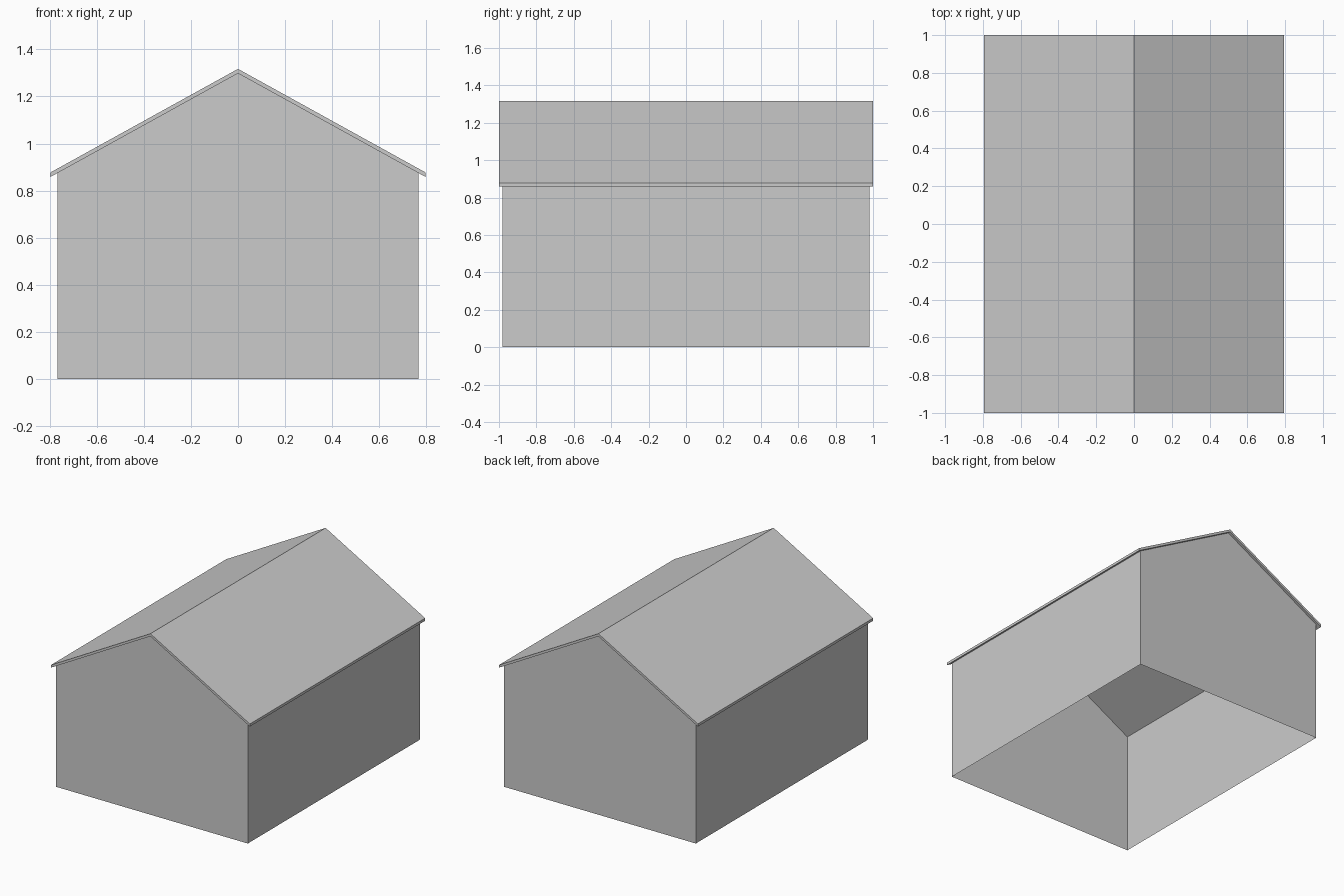
import bpy

if "Cube" in bpy.data.objects:
    bpy.data.objects.remove(bpy.data.objects["Cube"])

WALL_X, WALL_Y = 0.766, 0.982
ROOF_X, ROOF_Y = 0.795, 1.0
RIDGE_TOP, RIDGE_UNDER = 1.317, 1.298
EAVE_TOP, EAVE_UNDER = 0.878, 0.859


def extrude_profile(name, profile, half_y, skip=(), caps=None):
    """Extrude an x-z profile along y; skip lists side indices left open."""
    n = len(profile)
    verts = [(x, y, z) for y in (-half_y, half_y) for x, z in profile]
    faces = [(i, i + n, (i + 1) % n + n, (i + 1) % n)
             for i in range(n) if i not in skip]
    for cap in caps or [tuple(range(n))]:
        faces.append(cap)
        faces.append(tuple(i + n for i in reversed(cap)))
    mesh = bpy.data.meshes.new(name)
    mesh.from_pydata(verts, [], faces)
    mesh.validate()
    obj = bpy.data.objects.new(name, mesh)
    bpy.context.collection.objects.link(obj)
    return obj


# Walls: thin gabled shell, open at the floor and under the roof
slope = (RIDGE_UNDER - EAVE_UNDER) / ROOF_X
wall_top = RIDGE_UNDER - slope * WALL_X
extrude_profile("walls",
                [(-WALL_X, 0), (WALL_X, 0), (WALL_X, wall_top),
                 (0, RIDGE_UNDER), (-WALL_X, wall_top)],
                WALL_Y, skip=(0, 2, 3))

# Roof: thin folded slab overhanging the walls
extrude_profile("roof",
                [(-ROOF_X, EAVE_UNDER), (0, RIDGE_UNDER), (ROOF_X, EAVE_UNDER),
                 (ROOF_X, EAVE_TOP), (0, RIDGE_TOP), (-ROOF_X, EAVE_TOP)],
                ROOF_Y, caps=[(0, 1, 4, 5), (1, 2, 3, 4)])
